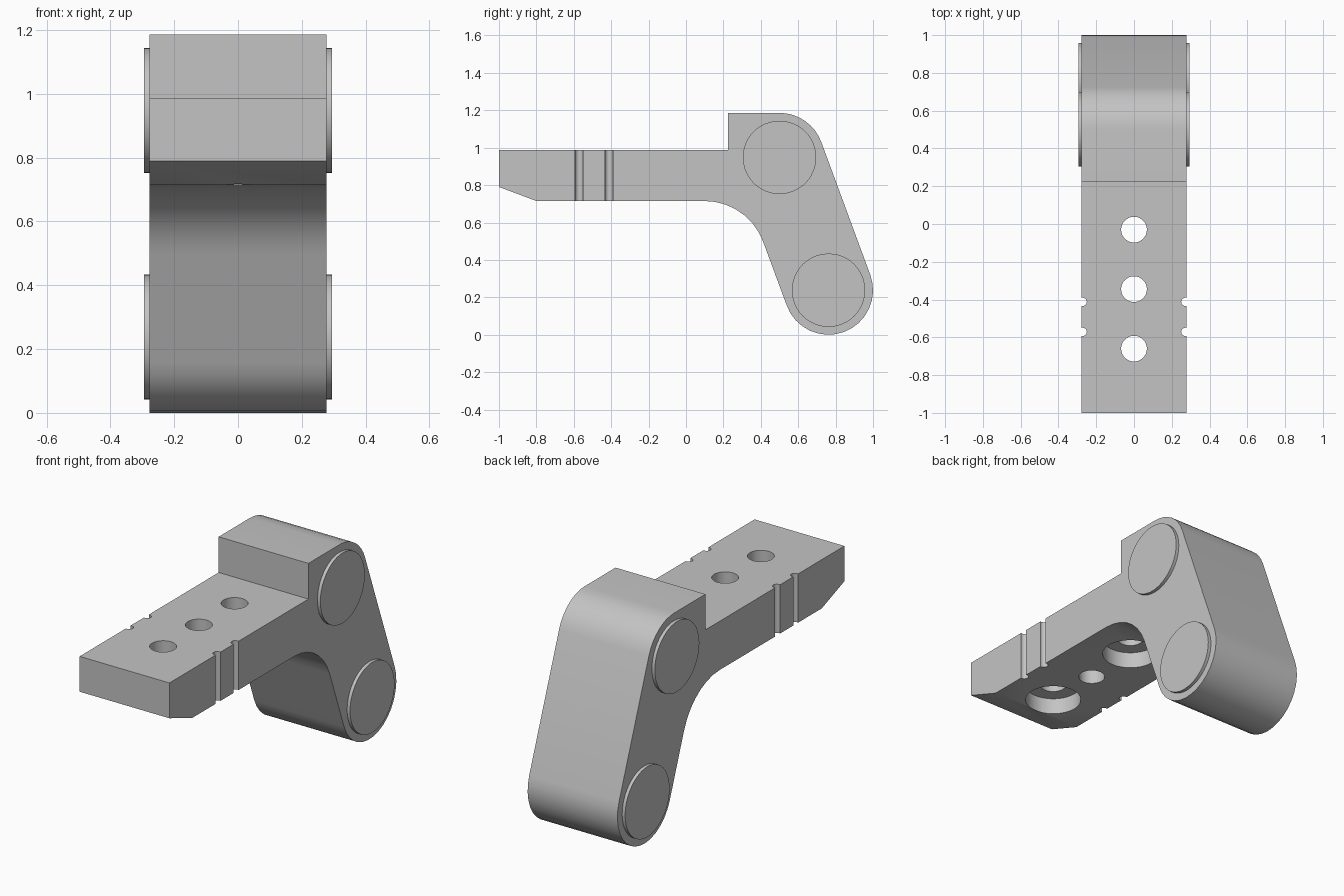
import bpy, bmesh
from math import sin, cos, radians, atan2, degrees
from mathutils import Matrix, Vector

if "Cube" in bpy.data.objects:
    bpy.data.objects.remove(bpy.data.objects["Cube"])

# Single material
grey = bpy.data.materials.new("plain grey")
grey.use_nodes = True
colour = (0.55, 0.55, 0.55, 1)
grey.diffuse_color = colour
grey.node_tree.nodes["Principled BSDF"].inputs["Base Color"].default_value = colour

HALF = 0.277                      # half width of the body
UPPER = Vector((0.5, 0.948))      # pivot centres as (y, z)
LOWER = Vector((0.762, 0.238))
R = 0.238                         # outer radius of the leg ends
BASE, DECK = 0.715, 0.987         # underside and top of the arm


def make_object(name, bm):
    bmesh.ops.recalc_face_normals(bm, faces=bm.faces)
    mesh = bpy.data.meshes.new(name)
    bm.to_mesh(mesh)
    bm.free()
    mesh.materials.append(grey)
    obj = bpy.data.objects.new(name, mesh)
    bpy.context.collection.objects.link(obj)
    return obj


def cylinder(name, centre, radius, depth, axis="Z", sides=48):
    bm = bmesh.new()
    turn = Matrix.Rotation(radians(90), 4, "Y") if axis == "X" else Matrix()
    bmesh.ops.create_cone(bm, cap_ends=True, segments=sides, radius1=radius,
                          radius2=radius, depth=depth,
                          matrix=Matrix.Translation(centre) @ turn)
    return make_object(name, bm)


def arc(centre, radius, start, end, steps):
    angles = [radians(start + (end - start) * i / steps) for i in range(steps + 1)]
    return [centre + radius * Vector((cos(a), sin(a))) for a in angles]


def smooth(obj):
    bpy.ops.object.select_all(action="DESELECT")
    obj.select_set(True)
    bpy.context.view_layer.objects.active = obj
    bpy.ops.object.shade_smooth_by_angle(angle=radians(30))


# Side profile: flat arm, stepped head, slanted round-ended leg, inner fillet
along = (LOWER - UPPER).normalized()
normal = Vector((-along.y, along.x))
tilt = degrees(atan2(normal.y, normal.x))
fillet_start = 0.1
back = LOWER - R * normal
offset = (back - Vector((fillet_start, BASE))).dot(normal)
fillet_r = offset / (1 - normal.y)
fillet_centre = Vector((fillet_start, BASE - fillet_r))

profile = [Vector(p) for p in ((-0.8, BASE), (-1, 0.79), (-1, DECK),
                               (0.225, DECK), (0.225, UPPER.y + R))]
profile += arc(UPPER, R, 90, tilt, 8)
profile += arc(LOWER, R, tilt, tilt - 180, 16)
profile += arc(fillet_centre, fillet_r, tilt, 90, 7)

bm = bmesh.new()
side = bm.faces.new([bm.verts.new((-HALF, p.x, p.y)) for p in profile])
extruded = bmesh.ops.extrude_face_region(bm, geom=[side])
bmesh.ops.translate(bm, vec=(2 * HALF, 0, 0),
                    verts=[v for v in extruded["geom"] if isinstance(v, bmesh.types.BMVert)])
body = make_object("bracket_body", bm)

# Cutters: bolt holes, counterbores below the outer two, side grooves
cutters = []
for y in (-0.03, -0.345, -0.66):
    cutters.append(cylinder("bolt_hole_cutter", (0, y, 0.85), 0.068, 0.6))
for y in (-0.03, -0.66):
    cutters.append(cylinder("counterbore_cutter", (0, y, BASE - 0.01), 0.145, 0.2))
for y in (-0.412, -0.571):
    for x in (-0.272, 0.272):
        cutters.append(cylinder("groove_cutter", (x, y, 0.85), 0.022, 0.6, sides=24))

bpy.context.view_layer.objects.active = body
for cutter in cutters:
    cutter.hide_render = True
    mod = body.modifiers.new("cut", "BOOLEAN")
    mod.operation = "DIFFERENCE"
    mod.solver = "EXACT"
    mod.object = cutter
    bpy.ops.object.modifier_apply(modifier=mod.name)
    bpy.data.objects.remove(cutter)
smooth(body)

# Round pivot caps standing slightly proud of both sides
for level, centre in (("upper", UPPER), ("lower", LOWER)):
    for hand, sign in (("left", 1), ("right", -1)):
        cap = cylinder(f"{level}_{hand}_pivot_cap",
                       (sign * (HALF - 0.001), centre.x, centre.y), 0.196, 0.038, "X")
        smooth(cap)
